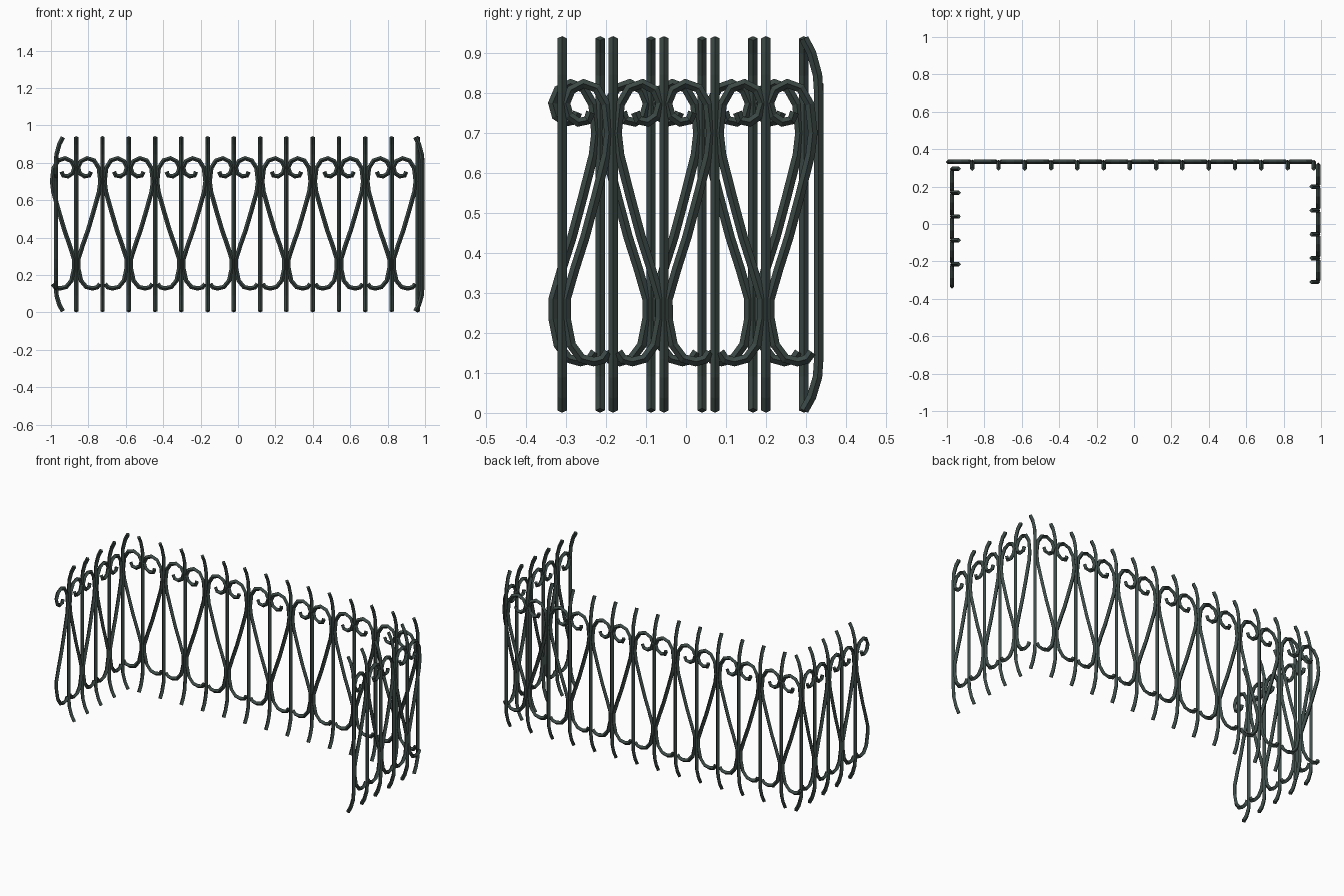
import bpy, bmesh
from mathutils import Vector

if "Cube" in bpy.data.objects:
    bpy.data.objects.remove(bpy.data.objects["Cube"])

R = 0.0118                       # rod radius
iron = bpy.data.materials.new("dark green iron")
iron.diffuse_color = (0.046, 0.068, 0.062, 1)
iron.use_nodes = True
iron.node_tree.nodes["Principled BSDF"].inputs["Base Color"].default_value = iron.diffuse_color

# picket profile: (inward offset, z)
PICKET = [(.037, .937), (.018, .900), (.003, .845), (0, .800), (0, .135),
          (.003, .090), (.018, .040), (.037, .006)]
# half lyre: (0 = lyre centre, 1 = lyre edge; z), from curl down to foot
SCROLL = [(.56, .752), (.50, .732), (.32, .727), (.14, .743), (.07, .775),
          (.18, .808), (.42, .824), (.68, .812), (.86, .772), (.92, .70),
          (.87, .645), (.66, .54), (.45, .44), (.25, .36), (.08, .285),
          (.08, .235), (.18, .17), (.38, .136), (.62, .128),
          (.80, .134), (.90, .152)]


def sweep(bm, pts, side):
    """Four-sided rod along a planar path; side is the plane's normal."""
    rings = []
    for i, p in enumerate(pts):
        a, b = pts[max(i - 1, 0)], pts[min(i + 1, len(pts) - 1)]
        n = (b - a).normalized().cross(side)
        rings.append([bm.verts.new(p + d * R) for d in (n, side, -n, -side)])
    for r, s in zip(rings, rings[1:]):
        for k in range(4):
            bm.faces.new((r[k], r[(k + 1) % 4], s[(k + 1) % 4], s[k]))
    bm.faces.new(rings[0])
    bm.faces.new(rings[-1][::-1])


def finish(bm, name):
    bmesh.ops.recalc_face_normals(bm, faces=bm.faces)
    me = bpy.data.meshes.new(name)
    bm.to_mesh(me)
    bm.free()
    me.materials.append(iron)
    bpy.context.collection.objects.link(bpy.data.objects.new(name, me))


def panel(name, start, along, inward, pitch, count, centre_first):
    """A fence run of half lyres, each followed by a picket."""
    start, along, inward = Vector(start), Vector(along), Vector(inward)
    up = Vector((0, 0, 1))
    pickets, scrolls = bmesh.new(), bmesh.new()
    for i in range(count):
        lo, hi = start + along * pitch * i, start + along * pitch * (i + 1)
        sweep(pickets, [hi + inward * d + up * z for d, z in PICKET], along)
        c, e = (lo, hi) if (i % 2 == 0) == centre_first else (hi, lo)
        sweep(scrolls, [c.lerp(e, u) + up * z for u, z in SCROLL], inward)
    finish(pickets, name + "_pickets")
    finish(scrolls, name + "_scrolls")


panel("left", (-.973, -.3425, 0), (0, 1, 0), (1, 0, 0), .1275, 5, True)
panel("back", (-1.0055, .332, 0), (1, 0, 0), (0, -1, 0), .1405, 14, False)
panel("right", (.985, .3275, 0), (0, -1, 0), (-1, 0, 0), .1275, 5, False)
